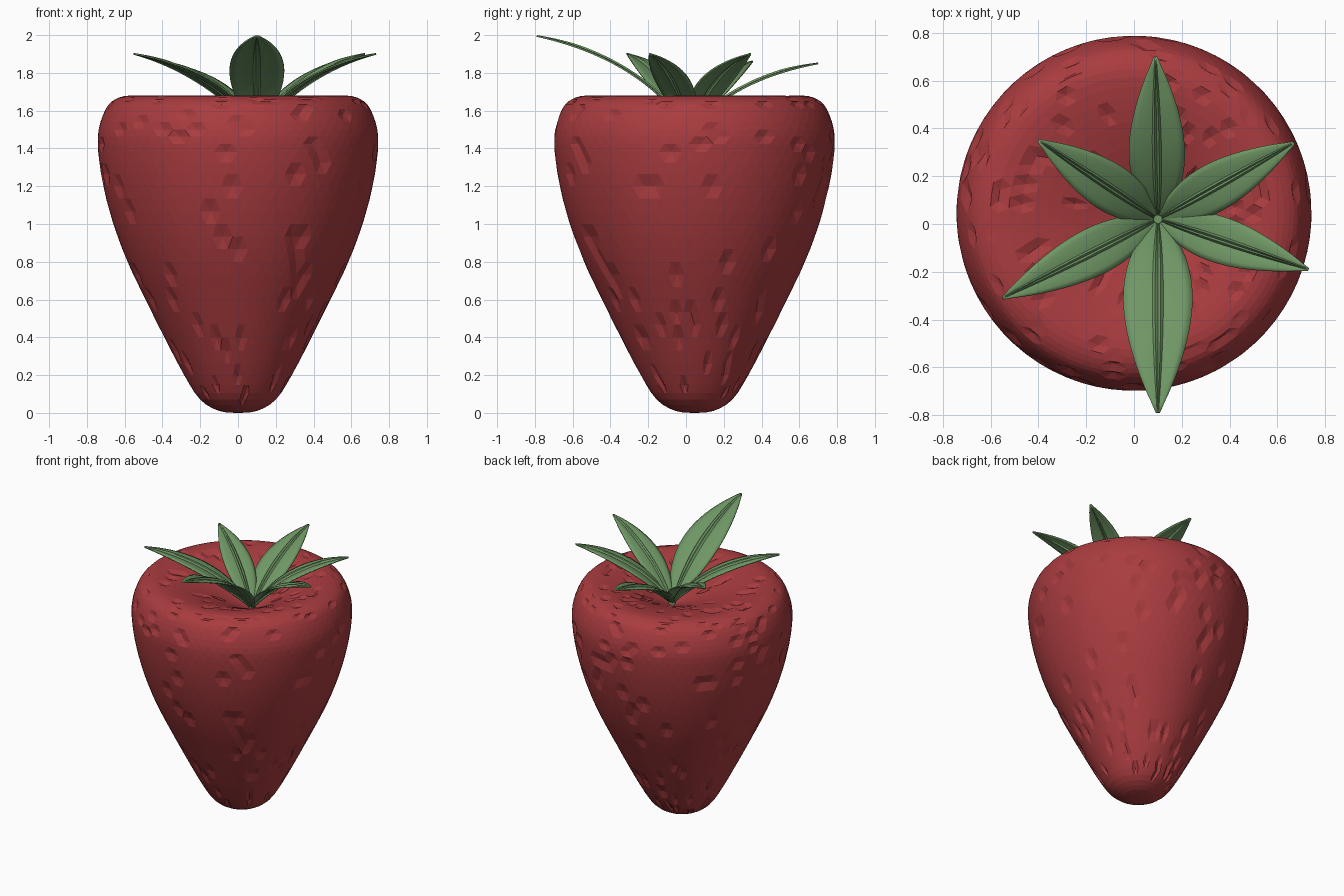
import bpy, bmesh, math, random
from mathutils import Vector, geometry

if "Cube" in bpy.data.objects:
    bpy.data.objects.remove(bpy.data.objects["Cube"])

random.seed(4)


def material(name, rgb):
    m = bpy.data.materials.new(name)
    m.diffuse_color = (*rgb, 1)
    m.use_nodes = True
    m.node_tree.nodes["Principled BSDF"].inputs["Base Color"].default_value = m.diffuse_color
    return m


red = material("berry red", (0.40, 0.045, 0.05))
green = material("leaf green", (0.16, 0.31, 0.13))


def finish(name, bm, mat):
    bmesh.ops.recalc_face_normals(bm, faces=bm.faces)
    me = bpy.data.meshes.new(name)
    bm.to_mesh(me)
    bm.free()
    me.materials.append(mat)
    ob = bpy.data.objects.new(name, me)
    bpy.context.collection.objects.link(ob)
    return ob


def catmull(a, b, c, d, t):
    return 0.5 * (2 * b + (c - a) * t + (2 * a - 5 * b + 4 * c - d) * t * t
                  + (3 * b - a - 3 * c + d) * t ** 3)


# Berry body: lathed profile with a sunken crown and small seed pits
profile = [Vector(p) for p in [
    (0, 0), (0.10, 0.01), (0.20, 0.07), (0.285, 0.20), (0.39, 0.40), (0.49, 0.60),
    (0.585, 0.80), (0.66, 1.0), (0.713, 1.2), (0.74, 1.38), (0.738, 1.5),
    (0.70, 1.61), (0.65, 1.66), (0.57, 1.68), (0.44, 1.66), (0.30, 1.615),
    (0.15, 1.55), (0, 1.48)]]
rings = []
for i in range(len(profile) - 1):
    a, d = profile[max(i - 1, 0)], profile[min(i + 2, len(profile) - 1)]
    rings += [catmull(a, profile[i], profile[i + 1], d, k / 3) for k in range(3)]
rings = rings[1:]
N, rim = 72, 13 * 3 - 1
bm = bmesh.new()
loops = []
for k, p in enumerate(rings):
    # the crown drifts towards the leaf base
    f = max(0, 1 - p.x / 0.57) if k > rim else 0
    cx, cy = 0.10 * f, 0.045 - 0.025 * f
    loop = []
    for j in range(N):
        a = 2 * math.pi * (j + 0.5 * (k % 2)) / N
        pit = 0.016 if random.random() < 0.08 and p.x > 0.2 else 0
        r = p.x - (pit if k < rim else 0)
        z = p.y - (pit if k >= rim else 0)
        loop.append(bm.verts.new((cx + r * math.cos(a), cy + r * math.sin(a), z)))
    loops.append(loop)
for k in range(len(loops) - 1):
    lo, hi, s = loops[k], loops[k + 1], k % 2
    for j in range(N):
        n = (j + 1) % N
        if s == 0:
            bm.faces.new((lo[j], lo[n], hi[j]))
            bm.faces.new((lo[n], hi[n], hi[j]))
        else:
            bm.faces.new((lo[j], hi[n], hi[j]))
            bm.faces.new((lo[j], lo[n], hi[n]))
bottom = bm.verts.new((0, 0.045, 0))
top = bm.verts.new((0.10, 0.02, 1.48))
for j in range(N):
    bm.faces.new((bottom, loops[0][(j + 1) % N], loops[0][j]))
    bm.faces.new((top, loops[-1][j], loops[-1][(j + 1) % N]))
finish("berry_body", bm, red)

# Leaves: arched blades with a grooved midrib
BASE = Vector((0.10, 0.02, 1.49))
SECTION = [(-1, 0), (-0.75, 0.003), (-0.45, 0.004), (-0.15, 0), (-0.08, 0.012), (0, 0.002),
           (0.08, 0.012), (0.15, 0), (0.45, 0.004), (0.75, 0.003), (1, 0)]


def leaf(name, tip, half):
    tip = Vector(tip)
    ctrl = BASE + (tip - BASE) * 0.32
    ctrl.z = BASE.z + (tip.z - BASE.z) * 0.76
    side = Vector((BASE.y - tip.y, tip.x - BASE.x, 0)).normalized()
    bm = bmesh.new()
    rows = []
    steps = 24
    for i in range(steps + 1):
        t = i / steps
        p = BASE * (1 - t) ** 2 + ctrl * 2 * t * (1 - t) + tip * t * t
        tan = ((ctrl - BASE) * (1 - t) + (tip - ctrl) * t).normalized()
        up = tan.cross(side)
        w = half * max(0.06, math.sin(math.pi * t) ** 0.8)
        rows.append([bm.verts.new(p + side * u * w + up * h * min(1, w / half * 1.5))
                     for u, h in SECTION])
    for a, b in zip(rows, rows[1:]):
        for j in range(len(SECTION) - 1):
            bm.faces.new((a[j], a[j + 1], b[j + 1], b[j]))
    ob = finish(name, bm, green)
    mod = ob.modifiers.new("thickness", 'SOLIDIFY')
    mod.thickness = 0.008
    mod.offset = 0
    bpy.context.view_layer.objects.active = ob
    ob.select_set(True)
    bpy.ops.object.shade_smooth_by_angle(angle=math.radians(20))
    ob.select_set(False)


leaf("leaf_back", (0.09, 0.70, 1.85), 0.117)
leaf("leaf_back_right", (0.67, 0.34, 1.90), 0.10)
leaf("leaf_front_right", (0.73, -0.19, 1.90), 0.097)
leaf("leaf_front", (0.10, -0.79, 1.995), 0.145)
leaf("leaf_front_left", (-0.55, -0.31, 1.90), 0.10)
leaf("leaf_back_left", (-0.40, 0.35, 1.86), 0.10)

# Small stem stub joining the leaves
bm = bmesh.new()
bmesh.ops.create_cone(bm, cap_ends=True, segments=12, radius1=0.03, radius2=0.018, depth=0.08)
bmesh.ops.translate(bm, verts=bm.verts, vec=BASE)
finish("stem_stub", bm, green)
